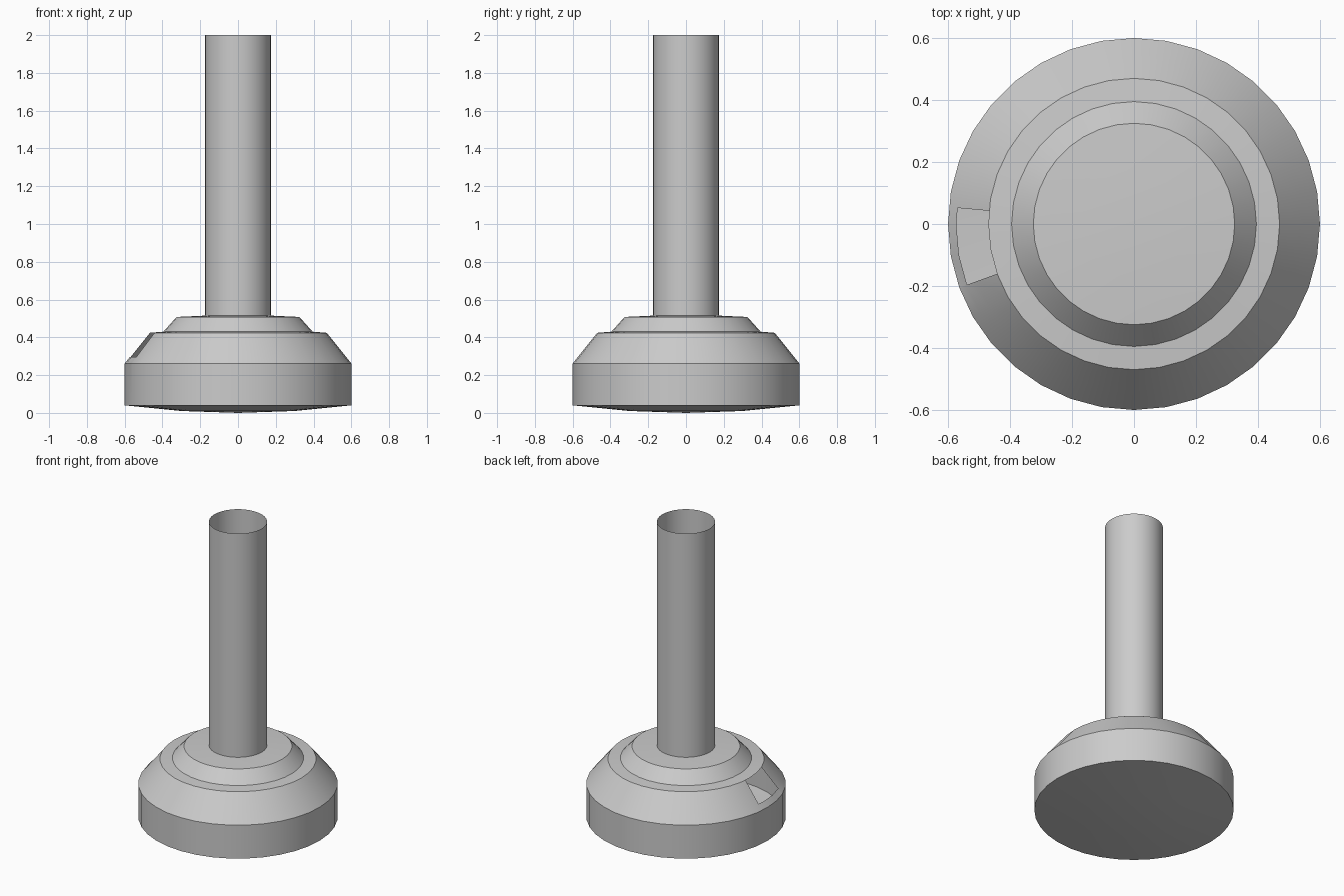
import bpy
import bmesh
import math
from mathutils import Vector

SEGMENTS = 36

cube = bpy.data.objects.get("Cube")
if cube:
    bpy.data.objects.remove(cube, do_unlink=True)

grey = bpy.data.materials.new("plain grey")
grey.use_nodes = True
grey.diffuse_color = (0.6, 0.6, 0.6, 1)
grey.node_tree.nodes["Principled BSDF"].inputs["Base Color"].default_value = (0.6, 0.6, 0.6, 1)


def lathe(profile):
    """Revolve (radius, height) points about z into a thin shell."""
    bm = bmesh.new()
    points = [bm.verts.new((r, 0, z)) for r, z in profile]
    edges = [bm.edges.new(pair) for pair in zip(points, points[1:])]
    bmesh.ops.spin(bm, geom=points + edges, cent=(0, 0, 0), axis=(0, 0, 1),
                   angle=math.tau, steps=SEGMENTS)
    bmesh.ops.remove_doubles(bm, verts=bm.verts, dist=0.0005)
    bmesh.ops.recalc_face_normals(bm, faces=bm.faces)
    return bm


def finish(bm, name):
    mesh = bpy.data.meshes.new(name)
    bm.to_mesh(mesh)
    bm.free()
    mesh.materials.append(grey)
    obj = bpy.data.objects.new(name, mesh)
    bpy.context.collection.objects.link(obj)
    bpy.ops.object.select_all(action="DESELECT")
    obj.select_set(True)
    bpy.context.view_layer.objects.active = obj
    bpy.ops.object.shade_smooth_by_angle(angle=math.radians(30))


def cut_window(bm, start, end, low, high):
    """Open a window in the sloping shoulder between two angles and heights."""
    def shoulder():
        return [f for f in bm.faces
                if low - 0.04 < f.calc_center_median().z < high
                and f.calc_center_median().x < 0]

    planes = [((0, 0, low), (0, 0, 1))]
    for a in (start, end):
        planes.append(((0, 0, 0), (-math.sin(a), math.cos(a), 0)))
    for co, no in planes:
        faces = shoulder()
        geom = faces + list({e for f in faces for e in f.edges}) \
            + list({v for f in faces for v in f.verts})
        bmesh.ops.bisect_plane(bm, geom=geom, plane_co=Vector(co), plane_no=Vector(no))

    def inside(face):
        c = face.calc_center_median()
        return low < c.z < high and start < math.atan2(c.y, c.x) % math.tau < end

    doomed = [f for f in bm.faces if inside(f)]
    bmesh.ops.delete(bm, geom=doomed, context="FACES")


# Hollow stepped base with a domed underside and a window in its shoulder
base = lathe([(0, 0), (0.3, 0.01), (0.6, 0.04), (0.6, 0.262), (0.54, 0.337),
              (0.47, 0.424), (0.395, 0.43), (0.325, 0.508), (0.175, 0.515), (0, 0.518)])
cut_window(base, math.radians(174.8), math.radians(200), 0.295, 0.423)
finish(base, "stepped_base")

# Open thin-walled tube
finish(lathe([(0.175, 0.515), (0.175, 2)]), "open_tube")
